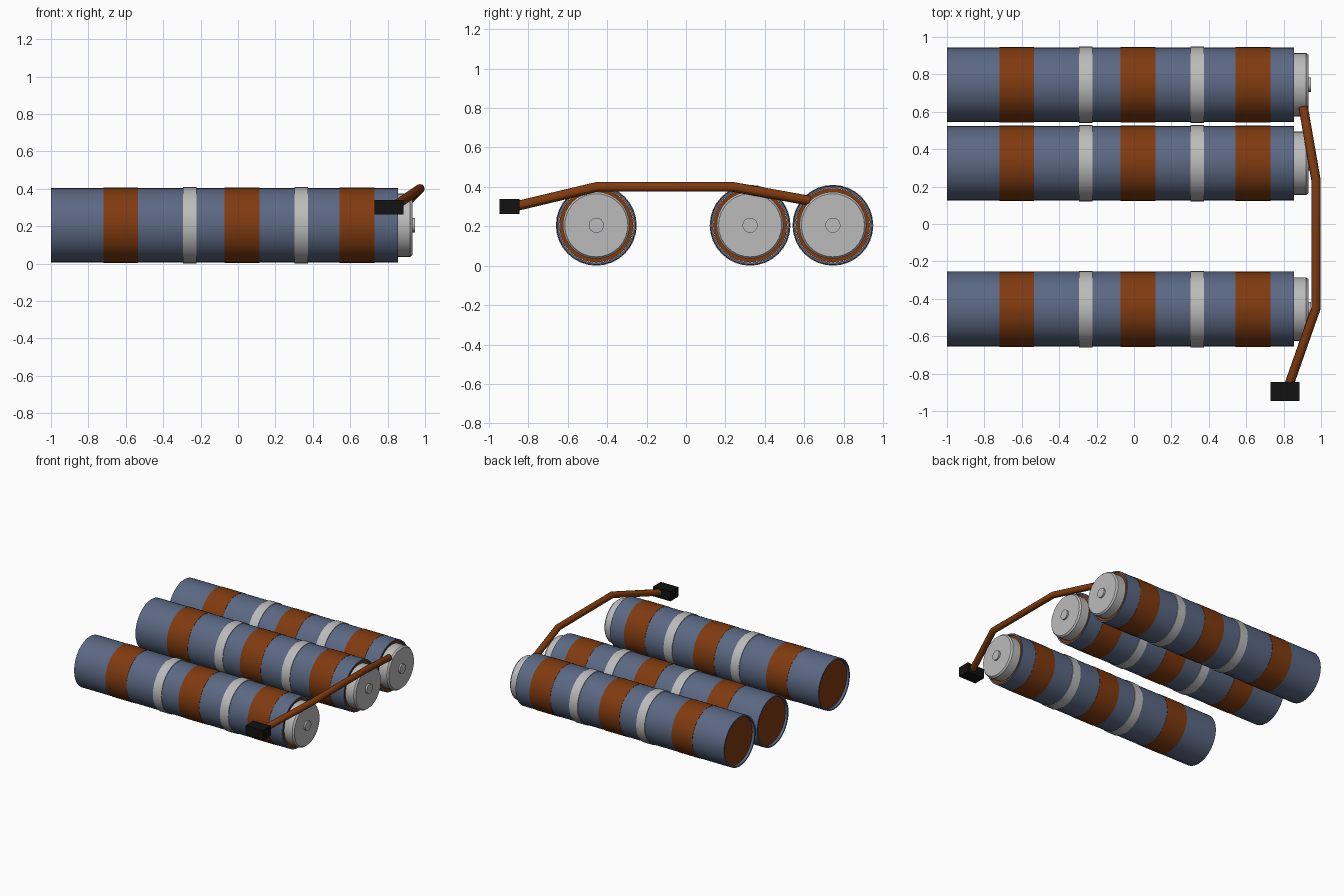
import bpy
import bmesh
from math import cos, sin, tau, radians
from mathutils import Vector

cube = bpy.data.objects.get("Cube")
if cube:
    bpy.data.objects.remove(cube)


def material(name, rgb):
    mat = bpy.data.materials.new(name)
    mat.use_nodes = True
    mat.diffuse_color = (*rgb, 1)
    mat.node_tree.nodes["Principled BSDF"].inputs["Base Color"].default_value = (*rgb, 1)
    return mat


BLUE = material("slate blue", (0.105, 0.14, 0.23))
ORANGE = material("burnt orange", (0.215, 0.043, 0.005))
GREY = material("light grey", (0.5, 0.5, 0.5))
BLACK = material("black", (0.006, 0.006, 0.006))

AXIS_Z = 0.205
SIDES = 32


def finish(name, bm, mat, location=(0, 0, 0), smooth=True):
    bmesh.ops.recalc_face_normals(bm, faces=bm.faces)
    mesh = bpy.data.meshes.new(name)
    bm.to_mesh(mesh)
    bm.free()
    mesh.materials.append(mat)
    obj = bpy.data.objects.new(name, mesh)
    obj.location = location
    bpy.context.collection.objects.link(obj)
    if smooth:
        bpy.ops.object.select_all(action='DESELECT')
        obj.select_set(True)
        bpy.context.view_layer.objects.active = obj
        bpy.ops.object.shade_smooth_by_angle(angle=radians(30))
    return obj


def lathe(name, profile, y, mat, hollow=False):
    """Turn (x, radius) points around the x axis; closed ring or capped solid."""
    bm = bmesh.new()
    rings = [[bm.verts.new((x, r * cos(tau * i / SIDES), r * sin(tau * i / SIDES)))
              for i in range(SIDES)] for x, r in profile]
    pairs = list(zip(rings, rings[1:]))
    if hollow:
        pairs.append((rings[-1], rings[0]))
    else:
        bm.faces.new(rings[0])
        bm.faces.new(rings[-1])
    for a, b in pairs:
        for i in range(SIDES):
            j = (i + 1) % SIDES
            bm.faces.new((a[i], a[j], b[j], b[i]))
    return finish(name, bm, mat, (0, y, AXIS_Z))


def band(name, start, end, outer, y, mat):
    inner = 0.195
    lathe(name, [(start, inner), (start, outer), (end, outer), (end, inner)], y, mat, True)


# Three identical cells lying along x
for label, y in (("front", -0.455), ("middle", 0.325), ("back", 0.745)):
    # open-ended sleeve around a recessed core
    lathe(label + "_sleeve", [(-1, 0.189), (-1, 0.2), (0.855, 0.2), (0.855, 0.189)],
          y, BLUE, True)
    lathe(label + "_core", [(-0.98, 0.188), (0.848, 0.188)], y, ORANGE)
    # wide and narrow wrapped bands
    for i, x in enumerate((-0.627, 0.022, 0.637)):
        band(f"{label}_wide_band_{i + 1}", x - 0.093, x + 0.093, 0.202, y, ORANGE)
    for i, x in enumerate((-0.258, 0.338)):
        band(f"{label}_narrow_band_{i + 1}", x - 0.037, x + 0.037, 0.205, y, GREY)
    # end cap and terminal
    lathe(label + "_end_cap", [(0.84, 0.17), (0.92, 0.17), (0.932, 0.16)], y, GREY)
    lathe(label + "_terminal", [(0.925, 0.038), (0.945, 0.038)], y, GREY)

# Bent cable: mitred tube along a polyline
path = [Vector(p) for p in ((0.905, 0.625, 0.33), (0.973, 0.235, 0.4),
                            (0.973, -0.45, 0.4), (0.825, -0.87, 0.3))]
radius, count = 0.025, 12
bm = bmesh.new()
rings = []
for k, p in enumerate(path):
    before = (p - path[k - 1]).normalized() if k else (path[1] - p).normalized()
    after = (path[k + 1] - p).normalized() if k < len(path) - 1 else before
    tangent = (before + after).normalized()
    side = tangent.cross(Vector((0, 0, 1))).normalized()
    up = side.cross(tangent)
    rings.append([bm.verts.new(p + radius * (side * cos(tau * i / count) + up * sin(tau * i / count)))
                  for i in range(count)])
for a, b in zip(rings, rings[1:]):
    for i in range(count):
        j = (i + 1) % count
        bm.faces.new((a[i], a[j], b[j], b[i]))
bm.faces.new(rings[0])
bm.faces.new(rings[-1])
finish("cable", bm, ORANGE)

# Connector block at the cable end
bm = bmesh.new()
bmesh.ops.create_cube(bm, size=1)
bmesh.ops.scale(bm, vec=(0.156, 0.1, 0.077), verts=bm.verts)
finish("connector", bm, BLACK, (0.808, -0.895, 0.3), smooth=False)
